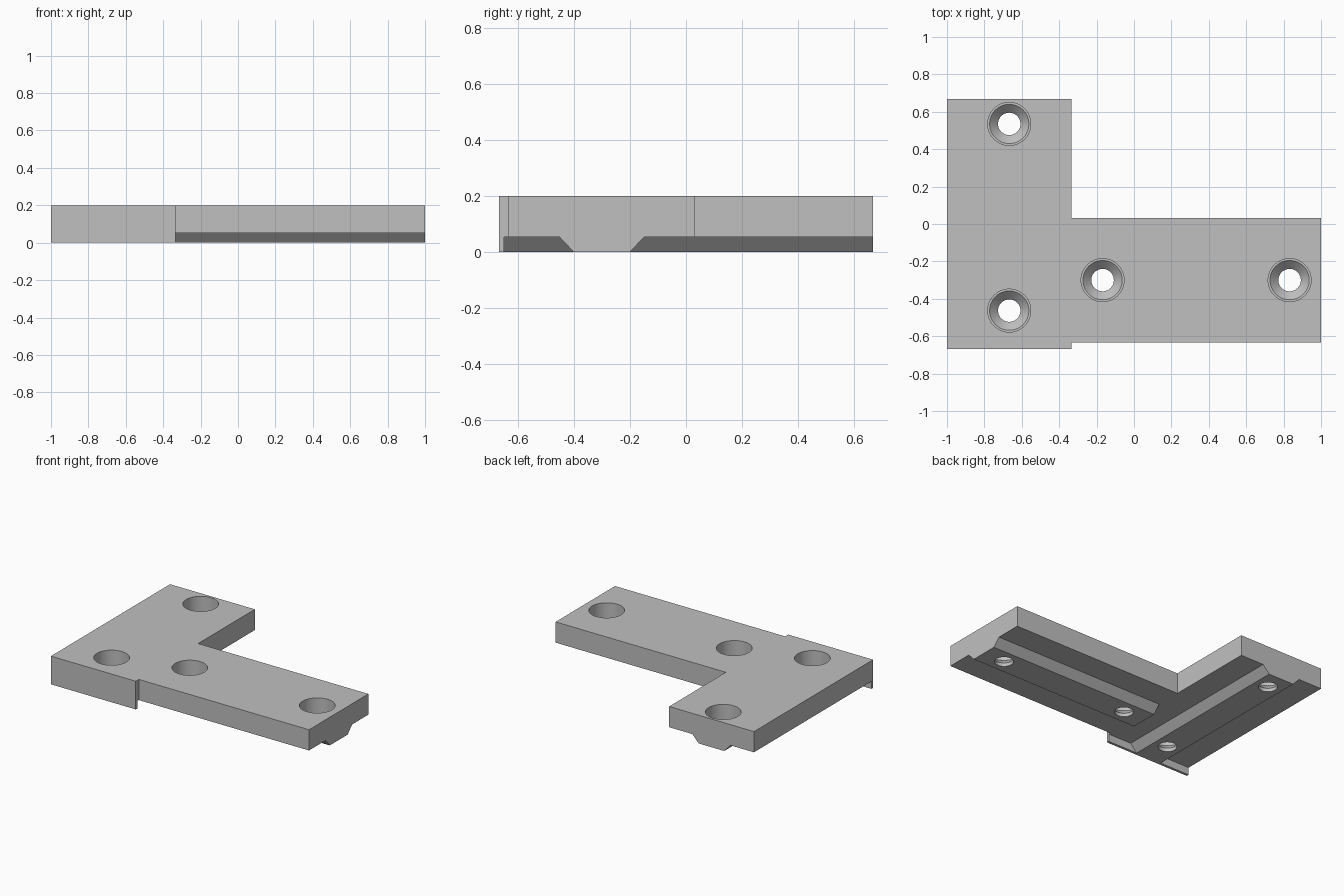
import bpy, bmesh
from math import radians
from mathutils import Matrix, Vector

cube = bpy.data.objects.get("Cube")
if cube:
    bpy.data.objects.remove(cube, do_unlink=True)

TOP, UNDER = 0.2, 0.053        # plate top and underside heights
LEG_X, ARM_Y = -0.667, -0.3    # centre lines of the two arms
INNER = -0.335                 # inner side of the leg

grey = bpy.data.materials.new("plain grey")
colour = (0.53, 0.53, 0.53, 1)
grey.diffuse_color = colour
grey.use_nodes = True
grey.node_tree.nodes["Principled BSDF"].inputs["Base Color"].default_value = colour


def finish(name, bm):
    bmesh.ops.recalc_face_normals(bm, faces=bm.faces)
    mesh = bpy.data.meshes.new(name)
    bm.to_mesh(mesh)
    bm.free()
    obj = bpy.data.objects.new(name, mesh)
    bpy.context.collection.objects.link(obj)
    mesh.materials.append(grey)
    return obj


def prism(name, points, offset):
    """Extrude a closed outline of 3D points along an offset."""
    bm = bmesh.new()
    face = bm.faces.new([bm.verts.new(p) for p in points])
    out = bmesh.ops.extrude_face_region(bm, geom=[face])
    moved = [g for g in out["geom"] if isinstance(g, bmesh.types.BMVert)]
    bmesh.ops.translate(bm, verts=moved, vec=Vector(offset))
    return finish(name, bm)


def lathe(name, profile, x, y, steps=48):
    """Spin a radius/height profile about a vertical axis."""
    bm = bmesh.new()
    verts = [bm.verts.new((r, 0, z)) for r, z in profile]
    edges = [bm.edges.new(pair) for pair in zip(verts, verts[1:])]
    bmesh.ops.spin(bm, geom=verts + edges, cent=(0, 0, 0), axis=(0, 0, 1),
                   angle=radians(360), steps=steps)
    bmesh.ops.remove_doubles(bm, verts=bm.verts, dist=0.0001)
    bmesh.ops.translate(bm, verts=bm.verts, vec=(x, y, 0))
    return finish(name, bm)


def combine(target, tool, operation):
    tool.hide_render = True
    mod = target.modifiers.new(tool.name, "BOOLEAN")
    mod.operation = operation
    mod.solver = "EXACT"
    mod.object = tool
    bpy.context.view_layer.objects.active = target
    bpy.ops.object.modifier_apply(modifier=mod.name)
    bpy.data.objects.remove(tool, do_unlink=True)


# L-shaped plate
outline = [(-1, -0.667), (INNER, -0.667), (INNER, -0.633), (1, -0.633),
           (1, 0.032), (INNER, 0.032), (INNER, 0.667), (-1, 0.667)]
plate = prism("corner_plate", [(x, y, UNDER) for x, y in outline],
              (0, 0, TOP - UNDER))

# Tapered locating ridges under both arms, sunk slightly into the plate
section = [(-0.1, 0), (0.1, 0), (0.15, UNDER), (0.15, 0.1),
           (-0.15, 0.1), (-0.15, UNDER)]
leg_ridge = prism("leg_ridge", [(LEG_X + s, -0.66, z) for s, z in section],
                  (0, 1.327, 0))
arm_ridge = prism("arm_ridge", [(INNER, ARM_Y + s, z) for s, z in section],
                  (1 - INNER, 0, 0))

# Thin stop lip hanging from the front of the leg
lip = prism("front_lip", [(-1, -0.667, 0), (INNER, -0.667, 0),
                          (INNER, -0.649, 0), (-1, -0.649, 0)], (0, 0, 0.12))

for part in (leg_ridge, arm_ridge, lip):
    combine(plate, part, "UNION")

# Recessed countersunk screw holes
bore = [(0, -0.1), (0.06, -0.1), (0.06, 0.025), (0.105, 0.07),
        (0.115, 0.07), (0.115, 0.3), (0, 0.3)]
for x, y in [(LEG_X, 0.535), (LEG_X, -0.463), (-0.168, ARM_Y), (0.832, ARM_Y)]:
    combine(plate, lathe("hole_cutter", bore, x, y), "DIFFERENCE")

# Smooth hole walls with sharp plate edges
bpy.ops.object.select_all(action="DESELECT")
plate.select_set(True)
bpy.context.view_layer.objects.active = plate
bpy.ops.object.shade_smooth_by_angle(angle=radians(30))
